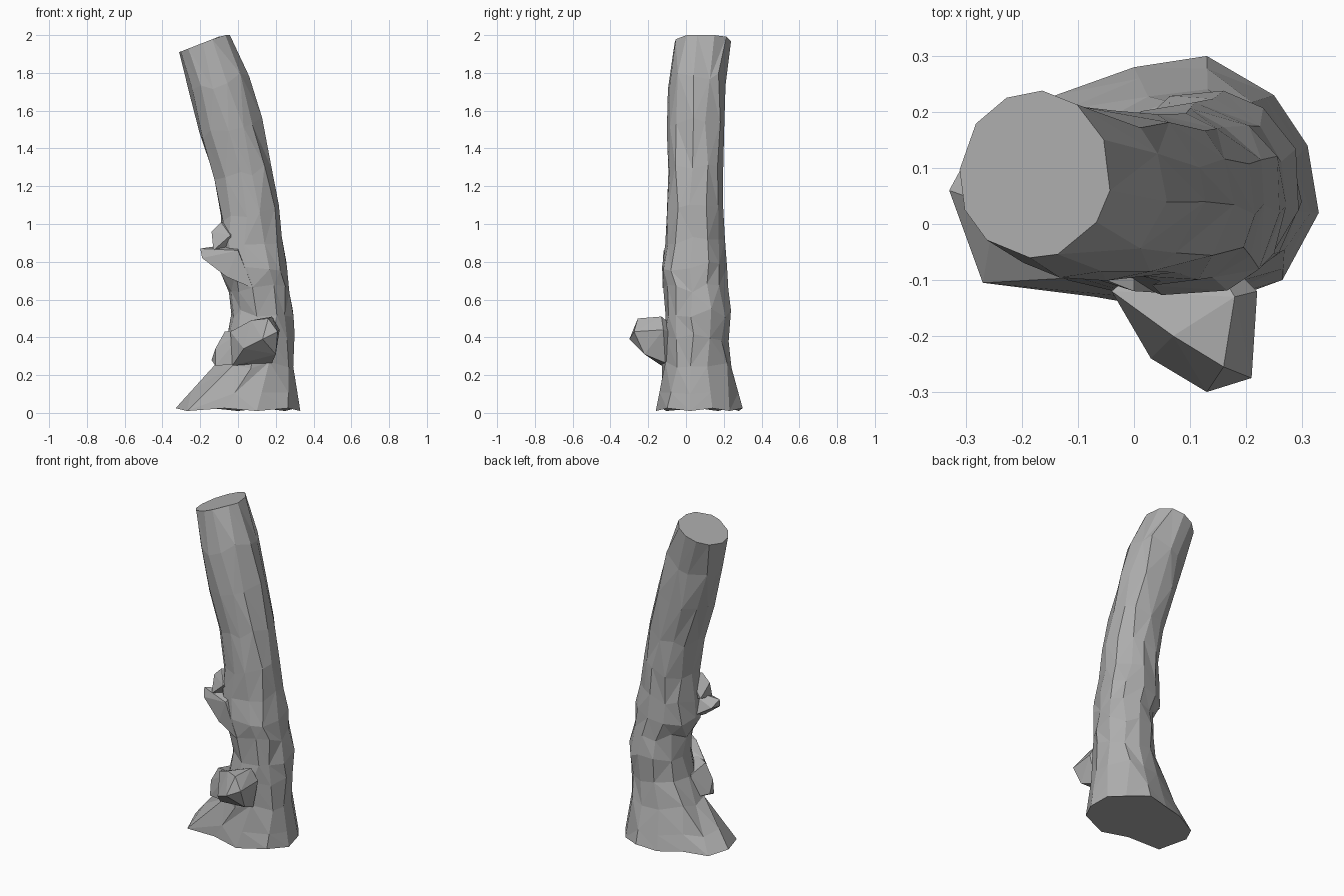
import bpy, bmesh, math, random
from mathutils import Vector

random.seed(4)
cube = bpy.data.objects.get("Cube")
if cube:
    bpy.data.objects.remove(cube, do_unlink=True)

bark = bpy.data.materials.new("grey_bark")
bark.use_nodes = True
grey = (0.42, 0.42, 0.42, 1)
bark.diffuse_color = grey
bark.node_tree.nodes["Principled BSDF"].inputs["Base Color"].default_value = grey
SIDES = 12


def finish(name, bm):
    """Turn a bmesh into a flat-shaded bark object."""
    bmesh.ops.recalc_face_normals(bm, faces=bm.faces)
    mesh = bpy.data.meshes.new(name)
    bm.to_mesh(mesh)
    bm.free()
    mesh.materials.append(bark)
    obj = bpy.data.objects.new(name, mesh)
    bpy.context.collection.objects.link(obj)


def ring(z, x0, x1, y0, y1, tilt, rough=0.012):
    """Uneven oval section fitted to its limits, leaning with the trunk."""
    pts = []
    for i in range(SIDES):
        a = math.radians(i * 360 / SIDES - 8) + random.uniform(-0.1, 0.1)
        s = 1.02 + random.uniform(-rough, rough) * 4
        dx = math.cos(a) * s * (x1 - x0) / 2
        dy = math.sin(a) * s * (y1 - y0) / 2
        dz = tilt * dx + random.uniform(-rough, rough) * 2
        pts.append(Vector(((x0 + x1) / 2 + dx, (y0 + y1) / 2 + dy, z + dz)))
    return pts


def hull(name, points):
    """Angular growth wrapped around a few corner points."""
    bm = bmesh.new()
    for p in points:
        bm.verts.new(p)
    res = bmesh.ops.convex_hull(bm, input=bm.verts)
    inner = {g for g in res["geom_interior"] if isinstance(g, bmesh.types.BMVert)}
    bmesh.ops.delete(bm, geom=list(inner), context="VERTS")
    finish(name, bm)


# Flared foot with a root spreading to the right
foot = [(.33, .02), (.31, .14), (.25, .23), (.13, .30), (0, .28), (-.14, .23),
        (-.27, .17), (-.33, .06), (-.27, -.105), (-.07, -.13), (.1, -.16), (.265, -.1)]
base = [Vector((x, y, 0.01 + 0.015 * (i % 2))) for i, (x, y) in enumerate(foot)]

# Trunk sections: height, x limits, y limits, lean
sections = [
    (.25, -.12, .30, -.125, .24, 0), (.40, -.06, .295, -.12, .22, 0),
    (.53, -.04, .295, -.11, .23, 0), (.66, -.045, .275, -.115, .215, 0),
    (.77, -.09, .265, -.125, .21, .05), (.90, -.095, .235, -.11, .20, .1),
    (1.06, -.09, .215, -.10, .20, .15), (1.27, -.13, .175, -.095, .195, .2),
    (1.5, -.20, .12, -.10, .205, .25), (1.74, -.26, .055, -.095, .205, .3),
]
rings = [ring(*s) for s in sections]
low = [b.lerp(r, 0.38) for b, r in zip(base, rings[0])]
top = ring(1.95, -.31, -.045, -.06, .235, 0, 0.004)
for p in top:
    p.z = min(2.0, 2.0 + 0.39 * (p.x + 0.08))

bm = bmesh.new()
loops = [[bm.verts.new(p) for p in r] for r in [base, low] + rings + [top]]
for k, (a, b) in enumerate(zip(loops, loops[1:])):
    for i in range(SIDES):
        j = (i + 1) % SIDES
        if random.random() < 0.5:
            tris = (a[i], a[j], b[j]), (a[i], b[j], b[i])
        else:
            tris = (a[i], a[j], b[i]), (a[j], b[j], b[i])
        for t in tris:
            bm.faces.new(t)
bm.faces.new(loops[0])
bm.faces.new(loops[-1])
finish("trunk", bm)

# Large knot on the front
hull("front_knot", [
    (.03, -.24, .34), (.13, -.30, .39), (.21, -.275, .43), (.16, -.255, .50),
    (.07, -.20, .49), (.22, -.12, .44), (.18, -.13, .51), (.20, -.22, .31),
    (.18, -.11, .265), (-.03, -.13, .25), (-.04, -.12, .43), (.1, 0, .4)])

# Lower lobe on the right side of the knot
hull("side_lobe", [
    (-.14, -.03, .28), (-.12, -.10, .25), (-.12, -.09, .34), (-.07, -.09, .43),
    (-.06, .04, .40), (-.08, .05, .27), (.05, -.14, .26), (.05, -.14, .45), (.06, 0, .35)])

# Broken branch stub and the spur above it
hull("branch_stub", [
    (-.20, -.04, .87), (-.19, -.06, .82), (-.13, -.02, .87), (-.18, .01, .83),
    (-.06, -.10, .72), (.08, -.125, .66), (0, -.12, .86), (-.03, .06, .74), (0, 0, .9)])
hull("branch_spur", [
    (-.14, -.03, .96), (-.09, -.03, 1.01), (-.13, -.07, .86), (-.04, -.085, .94),
    (-.12, .03, .88), (0, 0, .85), (-.02, .02, 1.0)])
